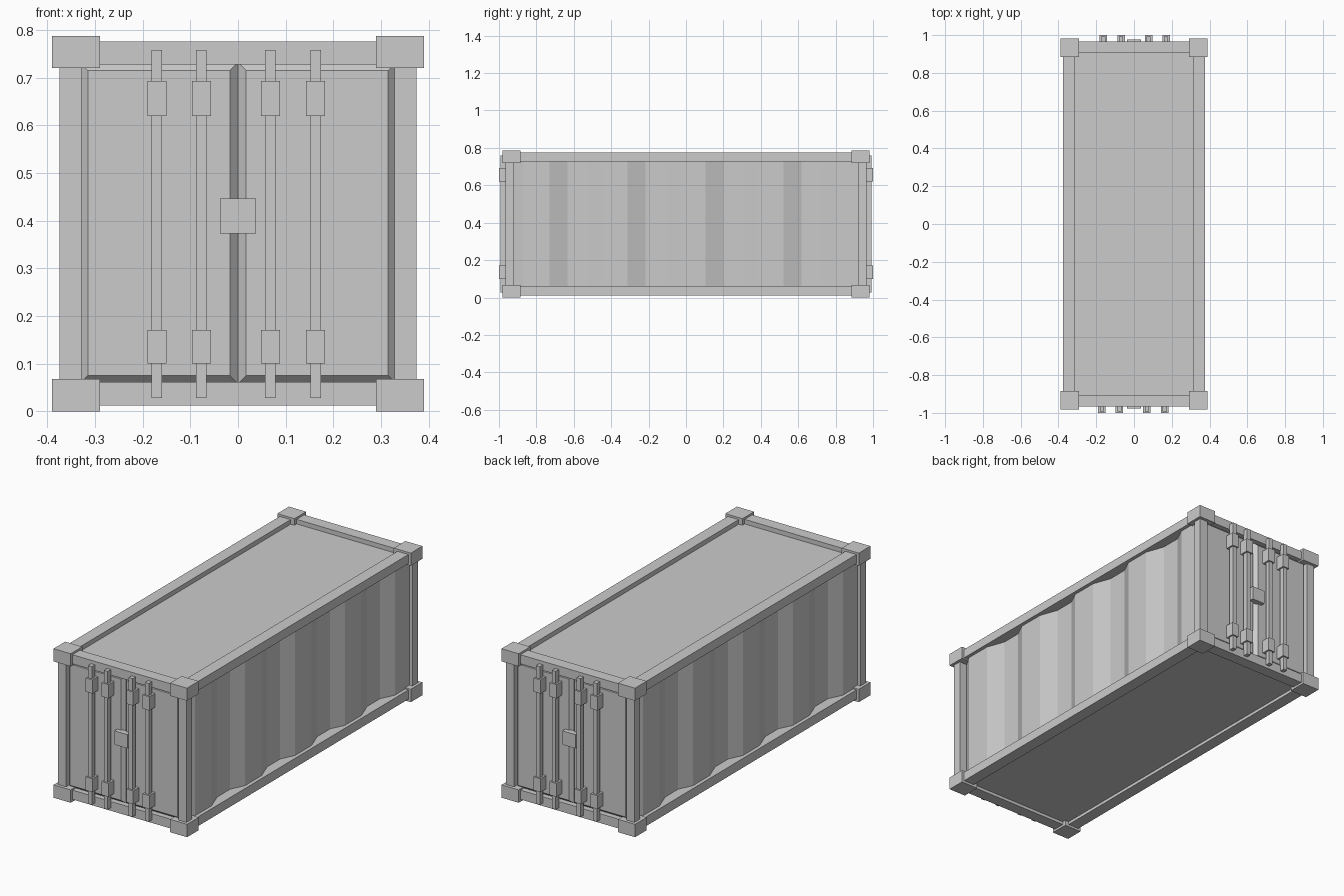
import bpy, math

if "Cube" in bpy.data.objects:
    bpy.data.objects.remove(bpy.data.objects["Cube"])


def mesh_obj(name, verts, faces):
    me = bpy.data.meshes.new(name)
    me.from_pydata(verts, [], faces)
    ob = bpy.data.objects.new(name, me)
    bpy.context.collection.objects.link(ob)
    return ob


def frustum(name, x, y, z, inset=0.0):
    """Box between bounds; its -y face may be inset to chamfer the rim."""
    (x0, x1), (y0, y1), (z0, z1), i = x, y, z, inset
    v = [(x0 + i, y0, z0 + i), (x1 - i, y0, z0 + i), (x1 - i, y0, z1 - i), (x0 + i, y0, z1 - i),
         (x0, y1, z0), (x1, y1, z0), (x1, y1, z1), (x0, y1, z1)]
    f = [(0, 1, 2, 3), (5, 4, 7, 6), (1, 5, 6, 2), (4, 0, 3, 7), (3, 2, 6, 7), (4, 5, 1, 0)]
    return mesh_obj(name, v, f)


def both(ob):
    """Add a copy turned half way round the z axis, for the opposite side."""
    twin = ob.copy()
    twin.name = ob.name + "_opposite"
    twin.rotation_euler.z = math.pi
    bpy.context.collection.objects.link(twin)


LOW, HIGH = (0.012, 0.061), (0.728, 0.776)

# Corner castings and posts
for s in (-1, 1):
    cx = tuple(sorted((s * 0.29, s * 0.39)))
    for level, z in (("bottom", (0, 0.068)), ("top", (0.72, 0.787))):
        both(frustum(f"corner_{level}", cx, (-0.982, -0.885), z))
    px = tuple(sorted((s * 0.328, s * 0.375)))
    both(frustum("corner_post", px, (-0.966, -0.92), (0.06, 0.73)))

# Long and short frame rails
for level, z in (("bottom", LOW), ("top", HIGH)):
    both(frustum(f"side_rail_{level}", (0.312, 0.376), (-0.9, 0.9), z))
    both(frustum(f"end_rail_{level}", (-0.3, 0.3), (-0.967, -0.904), z))

# Recessed roof and floor panels
frustum("roof", (-0.32, 0.32), (-0.91, 0.91), (0.735, 0.752))
frustum("floor", (-0.32, 0.32), (-0.91, 0.91), (0.028, 0.045))

# Corrugated side walls: a trapezoid wave swept upward
OUT, IN, PITCH = 0.357, 0.322, 0.417
profile = [(IN, -0.935)]
for k in range(5):
    y = -0.87 + k * PITCH
    profile += [(OUT, y), (OUT, y + 0.14)]
    if k < 4:
        profile += [(IN, y + 0.237), (IN, y + 0.345)]
n = len(profile)
wall = mesh_obj("corrugated_wall",
                [(x, y, z) for z in (0.055, 0.735) for x, y in profile],
                [(i, i + 1, n + i + 1, n + i) for i in range(n - 1)])
both(wall)

# Chamfered door leaves
for x in ((-0.332, 0.0), (0.0, 0.332)):
    both(frustum("door", x, (-0.953, -0.935), (0.058, 0.732), 0.017))

# Locking bars with upper and lower brackets
for x in (-0.17, -0.077, 0.068, 0.163):
    both(frustum("lock_bar", (x - 0.011, x + 0.011), (-0.993, -0.966), (0.028, 0.758)))
    for z in ((0.1, 0.171), (0.62, 0.693)):
        both(frustum("bar_bracket", (x - 0.02, x + 0.02), (-1.0, -0.95), z))

# Central lock box
both(frustum("lock_box", (-0.038, 0.038), (-0.978, -0.945), (0.373, 0.446)))
